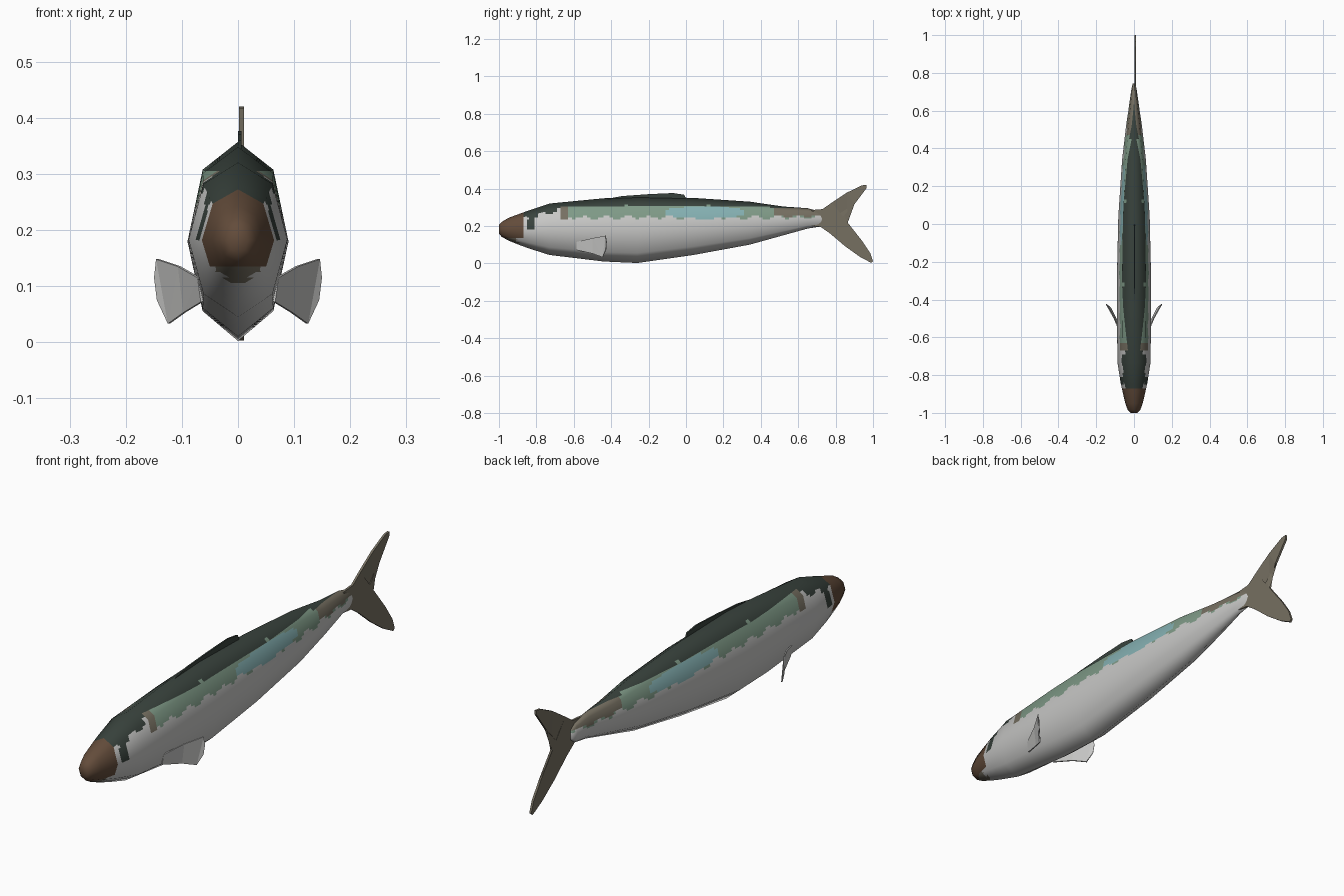
import bpy, bmesh, math
from mathutils import Vector

if "Cube" in bpy.data.objects:
    bpy.data.objects.remove(bpy.data.objects["Cube"])


def material(name, r, g, b):
    m = bpy.data.materials.new(name)
    m.diffuse_color = (r, g, b, 1)
    m.use_nodes = True
    m.node_tree.nodes["Principled BSDF"].inputs["Base Color"].default_value = m.diffuse_color
    return m


SILVER, BACK, TEAL, BLUE, BROWN, TAN = range(6)
MATS = [material("silver belly", 0.57, 0.57, 0.56),
        material("dark green back", 0.040, 0.055, 0.046),
        material("teal band", 0.21, 0.32, 0.24),
        material("pale blue patch", 0.23, 0.43, 0.44),
        material("brown snout", 0.125, 0.072, 0.043),
        material("tan tail", 0.18, 0.16, 0.12)]

# Body stations: y, bottom z, top z, half width
STATIONS = [(-1.0, 0.158, 0.205, 0.018), (-0.985, 0.142, 0.222, 0.033),
            (-0.95, 0.122, 0.243, 0.046), (-0.89, 0.098, 0.265, 0.060),
            (-0.84, 0.080, 0.283, 0.071), (-0.73, 0.045, 0.320, 0.088),
            (-0.44, 0.010, 0.348, 0.090), (-0.26, 0.002, 0.357, 0.090),
            (0.04, 0.045, 0.350, 0.083), (0.34, 0.100, 0.330, 0.063),
            (0.52, 0.150, 0.304, 0.042), (0.65, 0.186, 0.295, 0.023),
            (0.72, 0.197, 0.277, 0.013), (0.745, 0.215, 0.260, 0.006)]
# Eight-sided cross-section: x factor, height fraction
SECTION = [(0, 1), (0.7, 0.86), (1, 0.5), (0.7, 0.15),
           (0, 0), (-0.7, 0.15), (-1, 0.5), (-0.7, 0.86)]


def body_colour(c):
    y, z = c.y, c.z
    wave = 0.012 * math.sin(y * 55)
    if y < -0.87 + wave and z > 0.135:
        return BROWN
    if y < -0.90 and z > 0.095:
        return TAN
    if y < -0.63:                                   # head
        if abs(y + 0.835) < 0.025 and 0.18 < z < 0.235:
            return BACK                             # eye patch
        limit = 0.25 + max(0, y + 0.80) * 0.33 + wave
        if z > limit:
            return BACK
        if y > -0.67 and z > 0.235:
            return TAN
        return SILVER
    if z > (0.31 if y < 0.45 else 0.292):
        return BACK
    if ((y - 0.1) / 0.22) ** 2 + ((z - 0.272) / 0.033) ** 2 < 1:
        return BLUE
    if y > 0.47 and z > 0.252 + 0.3 * wave:
        return TAN
    if z > 0.245 + 0.6 * wave:
        return TEAL
    return SILVER


def finish(name, bm, mats):
    me = bpy.data.meshes.new(name)
    bm.to_mesh(me)
    bm.free()
    for m in mats:
        me.materials.append(m)
    ob = bpy.data.objects.new(name, me)
    bpy.context.collection.objects.link(ob)
    return ob


# Body: lofted rings, then cut into a fine grid so the markings follow a rule
def build_body():
    bm = bmesh.new()
    rings = [[bm.verts.new((fx * w, y, lo + fz * (hi - lo))) for fx, fz in SECTION]
             for y, lo, hi, w in STATIONS]
    n = len(SECTION)
    for a, b in zip(rings, rings[1:]):
        for i in range(n):
            bm.faces.new((a[i], a[(i + 1) % n], b[(i + 1) % n], b[i]))
    bm.faces.new(rings[0])
    bm.faces.new(rings[-1])
    bmesh.ops.recalc_face_normals(bm, faces=bm.faces[:])
    bm.normal_update()
    # remember the smooth normals of the coarse form
    layer = bm.verts.layers.float_vector.new("coarse_normal")
    for v in bm.verts:
        v[layer] = v.normal
    cuts = [((0, -0.99 + 0.02 * i, 0), (0, 1, 0)) for i in range(87)]
    cuts += [((0, 0, 0.095 + 0.01 * i), (0, 0, 1)) for i in range(23)]
    for co, no in cuts:
        bmesh.ops.bisect_plane(bm, geom=bm.verts[:] + bm.edges[:] + bm.faces[:],
                               plane_co=co, plane_no=no, dist=1e-5)
    for f in bm.faces:
        f.smooth = True
        f.material_index = body_colour(f.calc_center_median())
    bm.normal_update()
    normals = []
    for v in bm.verts:
        nv = Vector(v[layer])
        normals.append(tuple(nv.normalized() if nv.length > 0.1 else v.normal))
    ob = finish("body", bm, MATS)
    ob.data.normals_split_custom_set_from_vertices(normals)


# Fins: thin plates from an outline
def plate(name, pts, thickness, mat, mirror=False):
    bm = bmesh.new()
    bm.faces.new([bm.verts.new(p) for p in pts])
    bmesh.ops.triangulate(bm, faces=bm.faces[:])
    ob = finish(name, bm, [MATS[mat]])
    s = ob.modifiers.new("thickness", 'SOLIDIFY')
    s.thickness = thickness
    s.offset = 0
    if mirror:
        ob.modifiers.new("mirror", 'MIRROR')
    return ob


build_body()

plate("tail_fin", [(0.006, y, z) for y, z in [
    (0.67, 0.285), (0.73, 0.290), (0.78, 0.325), (0.86, 0.378), (0.94, 0.417),
    (0.965, 0.420), (0.965, 0.402), (0.90, 0.315), (0.85, 0.262), (0.822, 0.236),
    (0.86, 0.205), (0.94, 0.122), (0.985, 0.055), (1.0, 0.012), (0.99, 0.003),
    (0.93, 0.035), (0.85, 0.092), (0.77, 0.160), (0.72, 0.195), (0.67, 0.20)]],
    0.009, TAN)

plate("dorsal_fin", [(0.003, y, z) for y, z in [
    (-0.45, 0.34), (-0.34, 0.36), (-0.20, 0.370), (-0.07, 0.376),
    (-0.01, 0.367), (0.0, 0.345)]], 0.006, BACK)

plate("pectoral_fins", [
    (0.064, -0.585, 0.072), (0.070, -0.585, 0.115), (0.105, -0.50, 0.135),
    (0.144, -0.43, 0.148), (0.148, -0.425, 0.115), (0.143, -0.428, 0.075),
    (0.123, -0.445, 0.033), (0.095, -0.50, 0.053)], 0.005, SILVER, mirror=True)
